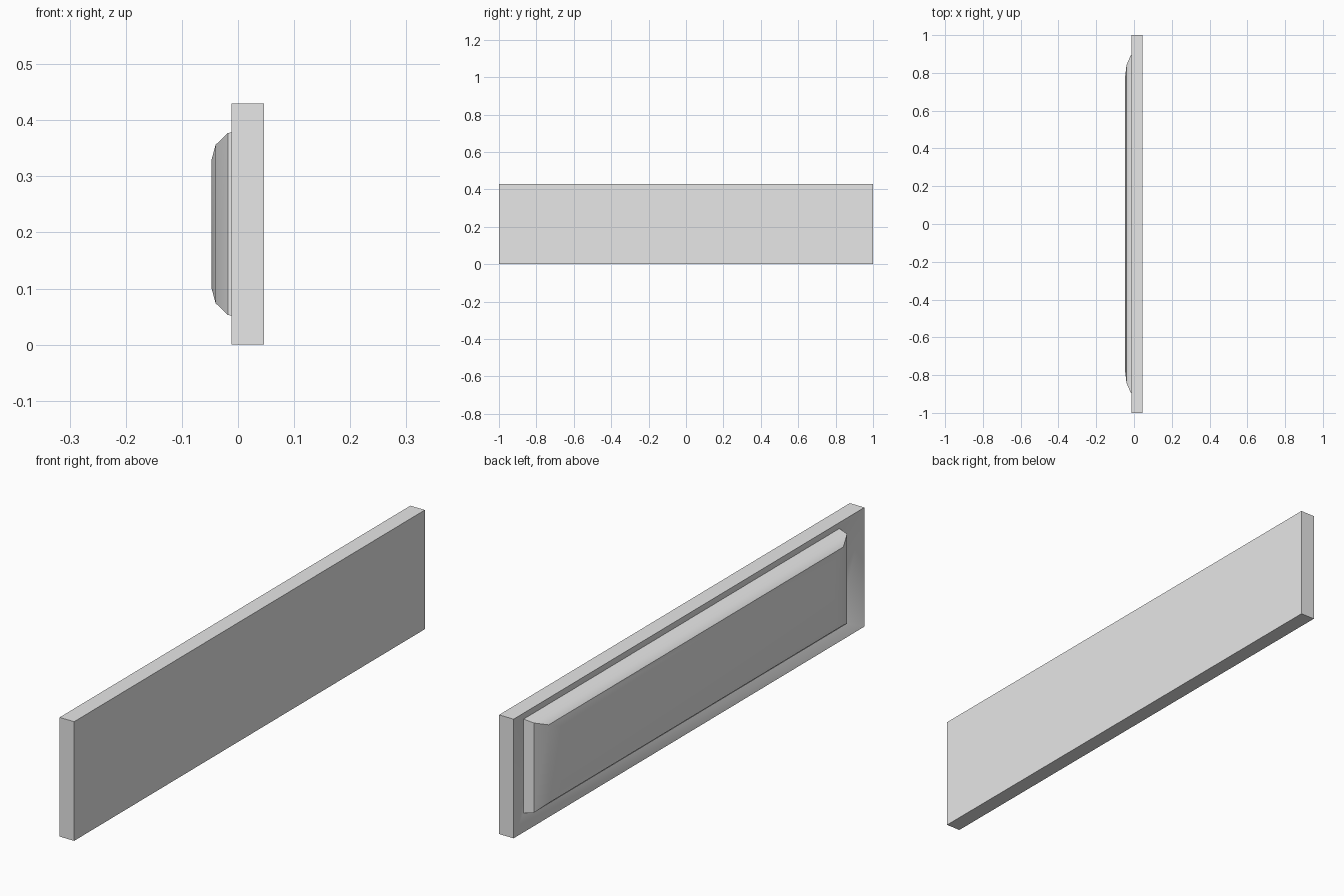
import bpy
import bmesh
import math

default = bpy.data.objects.get("Cube")
if default:
    bpy.data.objects.remove(default, do_unlink=True)

HEIGHT = 0.43

# Single plain grey
grey = bpy.data.materials.new("plain_grey")
grey.use_nodes = True
colour = (0.8, 0.8, 0.8, 1)
grey.diffuse_color = colour
grey.node_tree.nodes["Principled BSDF"].inputs["Base Color"].default_value = colour

# Rectangular sections from flat back to raised centre: x, half length, edge inset
sections = [
    (0.046, 1.0, 0.0),      # flat back
    (-0.012, 1.0, 0.0),     # outer rim
    (0.018, 0.90, 0.046),   # bottom of sunken border
    (-0.018, 0.893, 0.053), # top of panel wall
    (-0.04, 0.84, 0.074),   # panel bevel
    (-0.047, 0.78, 0.10),   # raised centre
]
BEVEL_RING = 4

bm = bmesh.new()


def ring(x, half, inset):
    low, high = inset, HEIGHT - inset
    corners = ((-half, low), (half, low), (half, high), (-half, high))
    return [bm.verts.new((x, y, z)) for y, z in corners]


rings = [ring(*s) for s in sections]
for a, b in zip(rings, rings[1:]):
    for i in range(4):
        j = (i + 1) % 4
        bm.faces.new((a[i], a[j], b[j], b[i]))
bm.faces.new(rings[0])
bm.faces.new(rings[-1])
bmesh.ops.recalc_face_normals(bm, faces=bm.faces)

# Crisp crease along the long sides of the panel bevel
crease = rings[BEVEL_RING]
for a, b in ((0, 1), (2, 3)):
    bm.edges.get((crease[a], crease[b])).smooth = False

mesh = bpy.data.meshes.new("raised_panel_board")
bm.to_mesh(mesh)
bm.free()
mesh.materials.append(grey)
board = bpy.data.objects.new("raised_panel_board", mesh)
bpy.context.collection.objects.link(board)

# Smooth shading with sharp outer edges
bpy.ops.object.select_all(action="DESELECT")
board.select_set(True)
bpy.context.view_layer.objects.active = board
bpy.ops.object.shade_smooth_by_angle(angle=math.radians(40), keep_sharp_edges=True)
